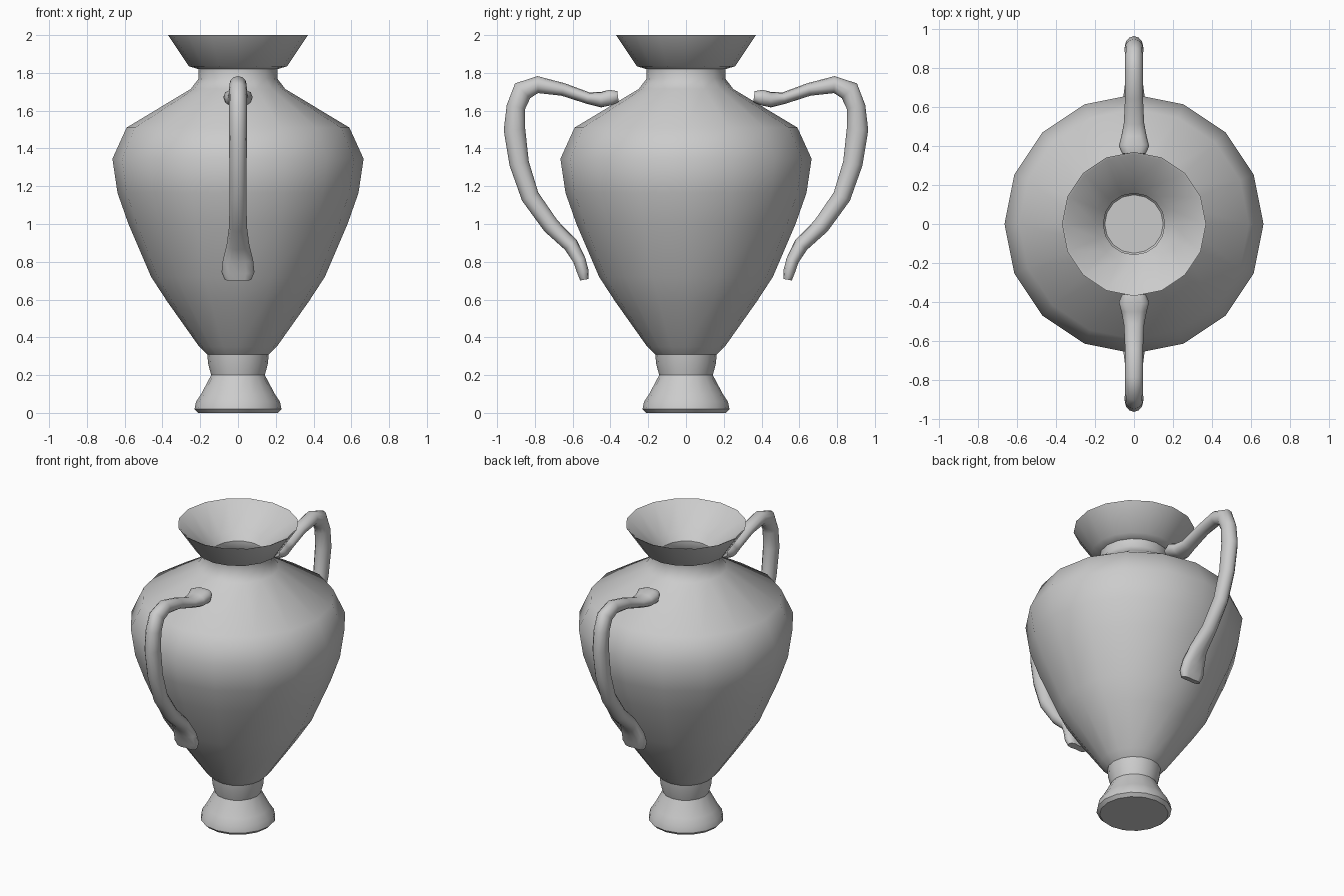
import bpy, bmesh, math
from mathutils import Vector

if "Cube" in bpy.data.objects:
    bpy.data.objects.remove(bpy.data.objects["Cube"])


def build(name, rings, cap_start=True, cap_end=True, angle=40):
    """Skin a list of equal-length vertex rings into one smooth object."""
    bm = bmesh.new()
    loops = [[bm.verts.new(p) for p in ring] for ring in rings]
    n = len(loops[0])
    for a, b in zip(loops, loops[1:]):
        for i in range(n):
            j = (i + 1) % n
            bm.faces.new((a[i], a[j], b[j], b[i]))
    if cap_start:
        bm.faces.new(loops[0][::-1])
    if cap_end:
        bm.faces.new(loops[-1])
    bmesh.ops.recalc_face_normals(bm, faces=bm.faces[:])
    mesh = bpy.data.meshes.new(name)
    bm.to_mesh(mesh)
    bm.free()
    ob = bpy.data.objects.new(name, mesh)
    bpy.context.collection.objects.link(ob)
    bpy.ops.object.select_all(action='DESELECT')
    ob.select_set(True)
    bpy.context.view_layer.objects.active = ob
    bpy.ops.object.shade_smooth_by_angle(angle=math.radians(angle))
    return ob


# Vase wall: (radius, z) from foot up the outside, over the rim, down the inside
outer = [(0.21, 0), (0.23, 0.02), (0.222, 0.06), (0.195, 0.1), (0.142, 0.2),
         (0.158, 0.26), (0.163, 0.31), (0.205, 0.35), (0.375, 0.59),
         (0.46, 0.72), (0.58, 1.0), (0.638, 1.165), (0.665, 1.345),
         (0.59, 1.51), (0.25, 1.715), (0.208, 1.77), (0.21, 1.82),
         (0.26, 1.835), (0.37, 2.0)]
inner = [(0.358, 1.995), (0.2, 1.855), (0.158, 1.81), (0.158, 1.76),
         (0.22, 1.68), (0.54, 1.48), (0.615, 1.33), (0.53, 1.0),
         (0.33, 0.6), (0.15, 0.36)]
SIDES = 16
rings = [[(r * math.cos(2 * math.pi * i / SIDES),
           r * math.sin(2 * math.pi * i / SIDES), z) for i in range(SIDES)]
         for r, z in outer + inner]
build("vase_body", rings)

# Handle path: y, z, half thickness, half width, groove depth of the flared ends
path = [(0.36, 1.675, 0.04, 0.06, 0.3), (0.40, 1.67, 0.057, 0.078, 0.3),
        (0.45, 1.658, 0.048, 0.065, 0.15), (0.52, 1.667, 0.031, 0.052, 0),
        (0.65, 1.712, 0.034, 0.046, 0), (0.785, 1.738, 0.045, 0.046, 0),
        (0.865, 1.705, 0.056, 0.047, 0), (0.9, 1.62, 0.05, 0.048, 0),
        (0.908, 1.5, 0.057, 0.048, 0), (0.883, 1.32, 0.052, 0.046, 0),
        (0.825, 1.145, 0.048, 0.045, 0), (0.715, 0.99, 0.045, 0.047, 0),
        (0.61, 0.89, 0.045, 0.06, 0.1), (0.565, 0.81, 0.045, 0.08, 0.25),
        (0.545, 0.745, 0.046, 0.087, 0.4), (0.538, 0.705, 0.035, 0.07, 0.45)]


def handle(name, side):
    pts = [Vector((0, p[0], p[1])) for p in path]
    rings = []
    for k, (_, _, thick, wide, groove) in enumerate(path):
        t = (pts[min(k + 1, len(pts) - 1)] - pts[max(k - 1, 0)]).normalized()
        out = Vector((0, -t.z, t.y))
        ring = []
        for i in range(12):
            a = 2 * math.pi * i / 12
            c, s = math.cos(a), math.sin(a)
            p = pts[k] + out * (thick * c * (1 - groove * c ** 4))
            p.x = wide * s
            p.y *= side
            ring.append(p)
        rings.append(ring)
    build(name, rings, angle=60)


handle("front_handle", -1)
handle("back_handle", 1)
